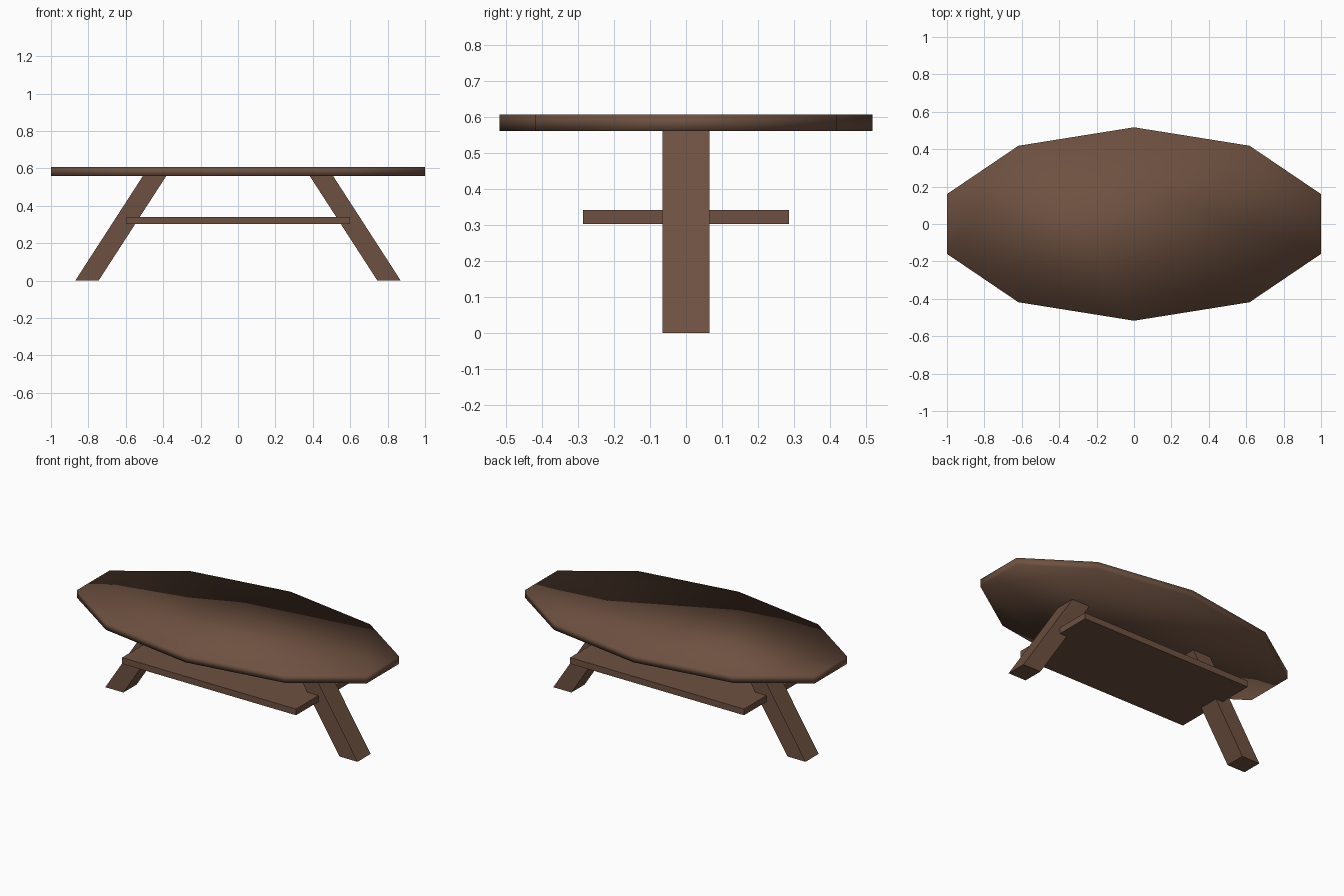
import bpy, bmesh, math

if "Cube" in bpy.data.objects:
    bpy.data.objects.remove(bpy.data.objects["Cube"])

wood = bpy.data.materials.new("brown wood")
wood.diffuse_color = (0.155, 0.082, 0.052, 1)
wood.use_nodes = True
wood.node_tree.nodes["Principled BSDF"].inputs["Base Color"].default_value = wood.diffuse_color


def prism(name, profile, to3d, a, b, smooth=False):
    """Extrude a 2D profile from level a to level b."""
    bm = bmesh.new()
    face = bm.faces.new([bm.verts.new(to3d(u, v, a)) for u, v in profile])
    ext = bmesh.ops.extrude_face_region(bm, geom=[face])
    p0, p1 = to3d(0, 0, a), to3d(0, 0, b)
    bmesh.ops.translate(bm, vec=[q - p for p, q in zip(p0, p1)],
                        verts=[v for v in ext["geom"] if isinstance(v, bmesh.types.BMVert)])
    bmesh.ops.recalc_face_normals(bm, faces=bm.faces)
    for f in bm.faces:
        f.smooth = smooth
    me = bpy.data.meshes.new(name)
    bm.to_mesh(me)
    bm.free()
    me.materials.append(wood)
    ob = bpy.data.objects.new(name, me)
    bpy.context.collection.objects.link(ob)
    return ob


def flat(u, v, w):
    return (u, v, w)


def upright(u, v, w):
    return (u, w, v)


# Ten-sided stretched tabletop, soft shaded over its rim
rx, ry = 1 / math.cos(math.radians(18)), 0.517
ring = [(rx * math.cos(math.radians(18 + 36 * i)), ry * math.sin(math.radians(18 + 36 * i)))
        for i in range(10)]
prism("tabletop", ring, flat, 0.56, 0.606, smooth=True)

# Two splayed legs
for side, s in (("left", -1), ("right", 1)):
    leg = [(s * 0.745, 0), (s * 0.87, 0), (s * 0.508, 0.56), (s * 0.383, 0.56)]
    prism(side + "_leg", leg, upright, -0.065, 0.065)

# Lower shelf running between the legs
prism("shelf", [(-0.6, -0.285), (0.6, -0.285), (0.6, 0.285), (-0.6, 0.285)], flat, 0.302, 0.341)
